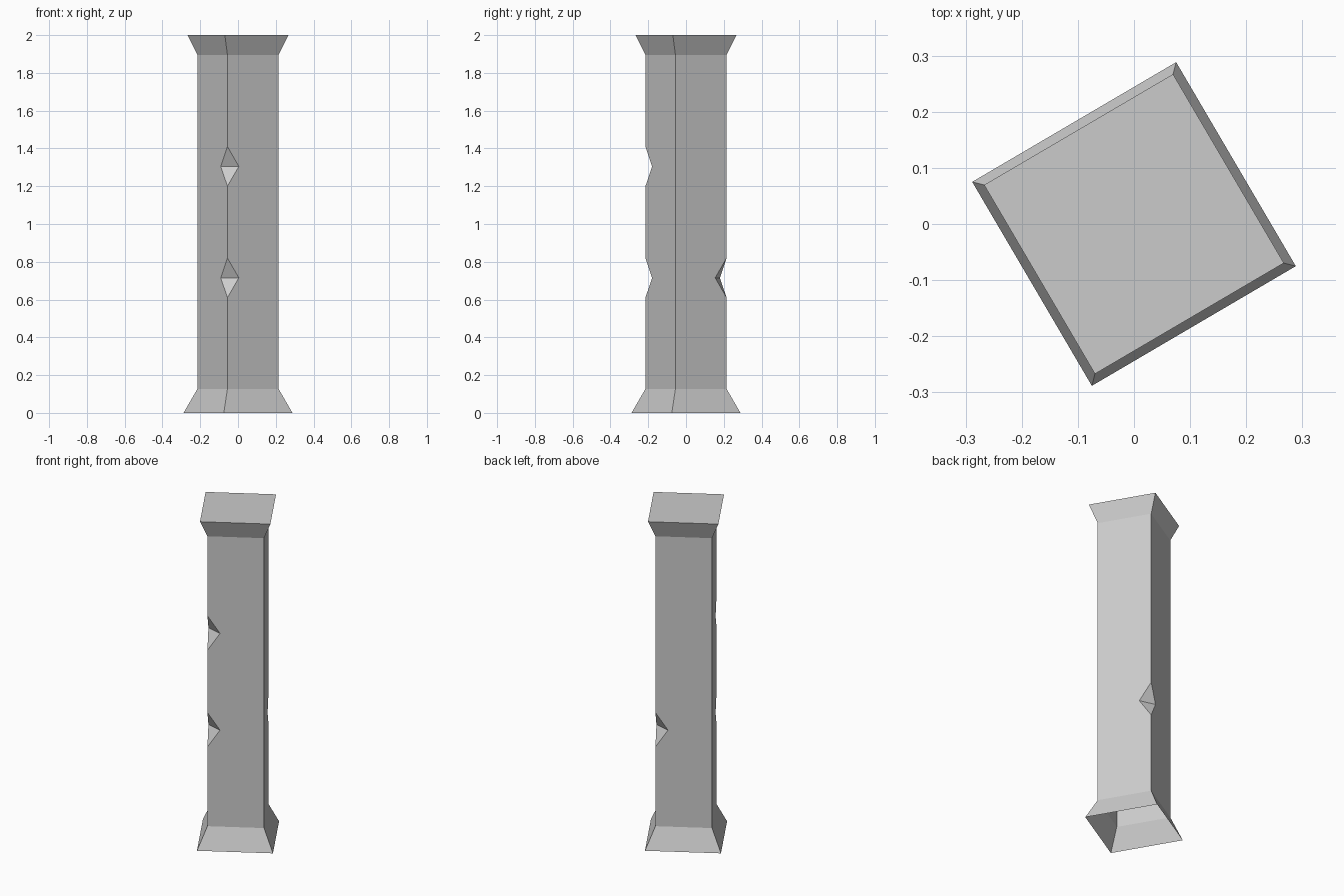
import bpy, bmesh
from math import radians, sin, cos
from mathutils import Vector

if "Cube" in bpy.data.objects:
    bpy.data.objects.remove(bpy.data.objects["Cube"])

TURN = 75.4                        # direction of the back corner, degrees
R_BASE, R_SHAFT, R_TOP = 0.298, 0.222, 0.276
Z_BASE, Z_TOP = 0.127, 1.895       # ends of the straight shaft
NOTCH_HALF, NOTCH_SIDE = 0.105, 0.07
NOTCHES = {0: [0.715], 2: [0.715, 1.305]}   # corner index -> notch heights


def corner(i, r, z):
    a = radians(TURN + 90 * i)
    return Vector((r * cos(a), r * sin(a), z))


bm = bmesh.new()
cache = {}


def vert(p):
    key = tuple(round(c, 5) for c in p)
    if key not in cache:
        cache[key] = bm.verts.new(p)
    return cache[key]


def face(points):
    bm.faces.new([vert(p) for p in points])


def notch(i, toward, z):
    """Bottom, side and top points of a notch on the face next to corner i."""
    c = corner(i, R_SHAFT, z)
    d = (corner(toward, R_SHAFT, z) - c).normalized()
    up = Vector((0, 0, NOTCH_HALF))
    return [c - up, c + d * NOTCH_SIDE, c + up]


def edge(i, toward):
    """Shaft edge from bottom to top, stepping around the notches."""
    pts = [corner(i, R_SHAFT, Z_BASE)]
    for z in NOTCHES.get(i, []):
        pts += notch(i, toward, z)
    return pts + [corner(i, R_SHAFT, Z_TOP)]


def flare(i, r0, z0, r1, z1):
    face([corner(i, r0, z0), corner(i + 1, r0, z0),
          corner(i + 1, r1, z1), corner(i, r1, z1)])


for i in range(4):
    j = (i + 1) % 4
    # flared foot, shaft side and flared head
    flare(i, R_BASE, 0, R_SHAFT, Z_BASE)
    face(edge(j, i) + edge(i, j)[::-1])
    flare(i, R_SHAFT, Z_TOP, R_TOP, 2)
    # chipped notch facets
    for z in NOTCHES.get(i, []):
        low, right, high = notch(i, j, z)
        left = notch(i, i - 1, z)[1]
        face([low, right, left])
        face([left, right, high])

# closed top, the underside stays open
face([corner(i, R_TOP, 2) for i in range(4)])

mesh = bpy.data.meshes.new("pillar")
bm.to_mesh(mesh)
bm.free()
bpy.context.collection.objects.link(bpy.data.objects.new("pillar", mesh))
